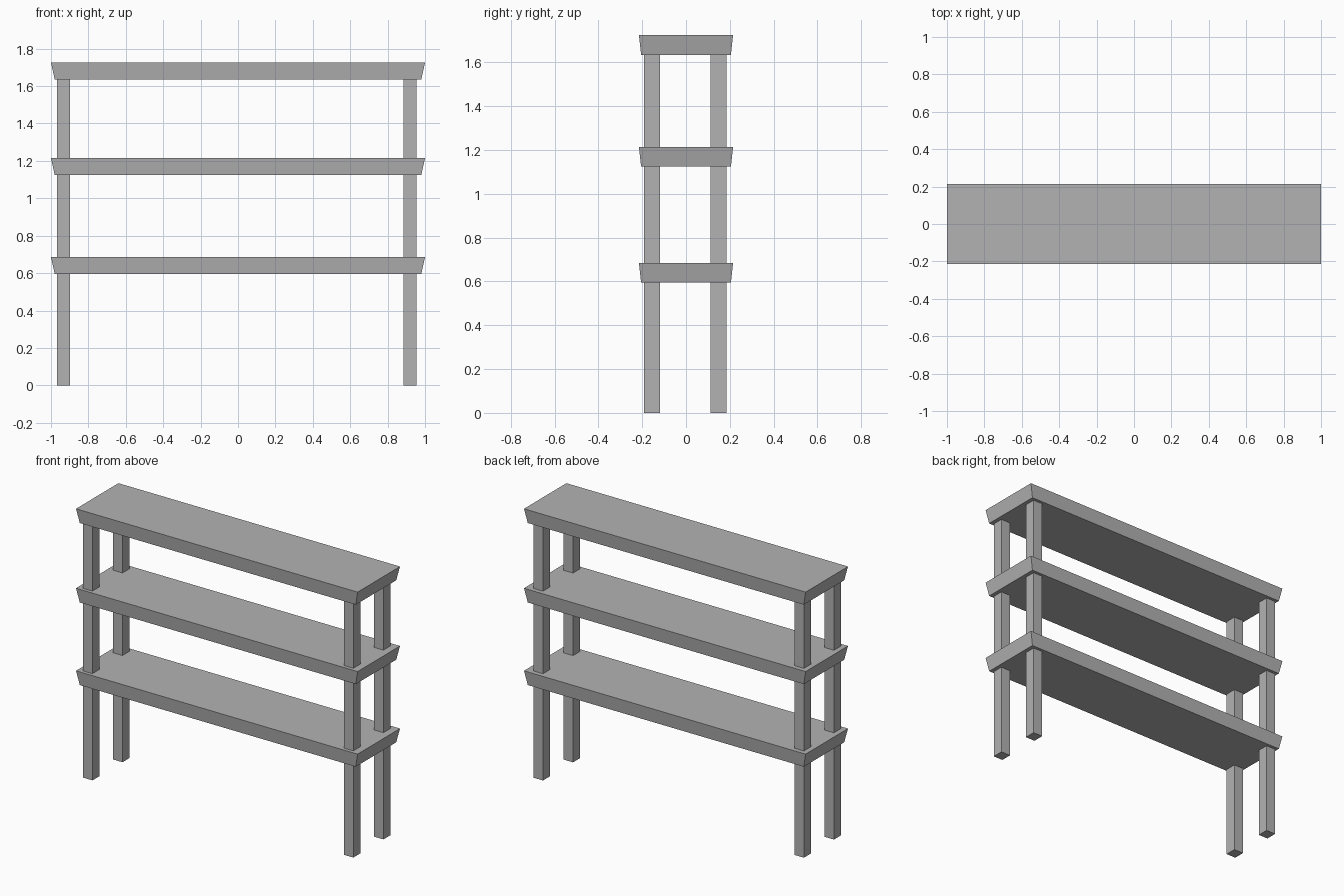
import bpy
import bmesh

if "Cube" in bpy.data.objects:
    bpy.data.objects.remove(bpy.data.objects["Cube"], do_unlink=True)

GREY = (0.45, 0.45, 0.45, 1.0)
grey = bpy.data.materials.new("plain grey")
grey.use_nodes = True
grey.diffuse_color = GREY
grey.node_tree.nodes["Principled BSDF"].inputs["Base Color"].default_value = GREY


def block(name, centre, size, taper=(0, 0)):
    """Box whose underside is drawn in by taper on every side."""
    bm = bmesh.new()
    bmesh.ops.create_cube(bm, size=1)
    for v in bm.verts:
        below = v.co.z < 0
        for i in range(3):
            half = size[i] / 2
            if below and i < 2:
                half -= taper[i]
            v.co[i] = centre[i] + (half if v.co[i] > 0 else -half)
    mesh = bpy.data.meshes.new(name)
    bm.to_mesh(mesh)
    bm.free()
    mesh.materials.append(grey)
    obj = bpy.data.objects.new(name, mesh)
    bpy.context.collection.objects.link(obj)
    return obj


# Shelves with sloping edges
THICK = 0.09
for name, top in (("lower", 0.685), ("middle", 1.215), ("top", 1.725)):
    block(name + "_shelf", (0, 0, top - THICK / 2), (2, 0.43, THICK), (0.02, 0.01))

# Four square legs running up to the top shelf
HEIGHT = 1.65
for side, x in (("right", -0.933), ("left", 0.92)):
    for end, y in (("front", -0.156), ("back", 0.149)):
        block(f"{end}_{side}_leg", (x, y, HEIGHT / 2), (0.068, 0.073, HEIGHT))
